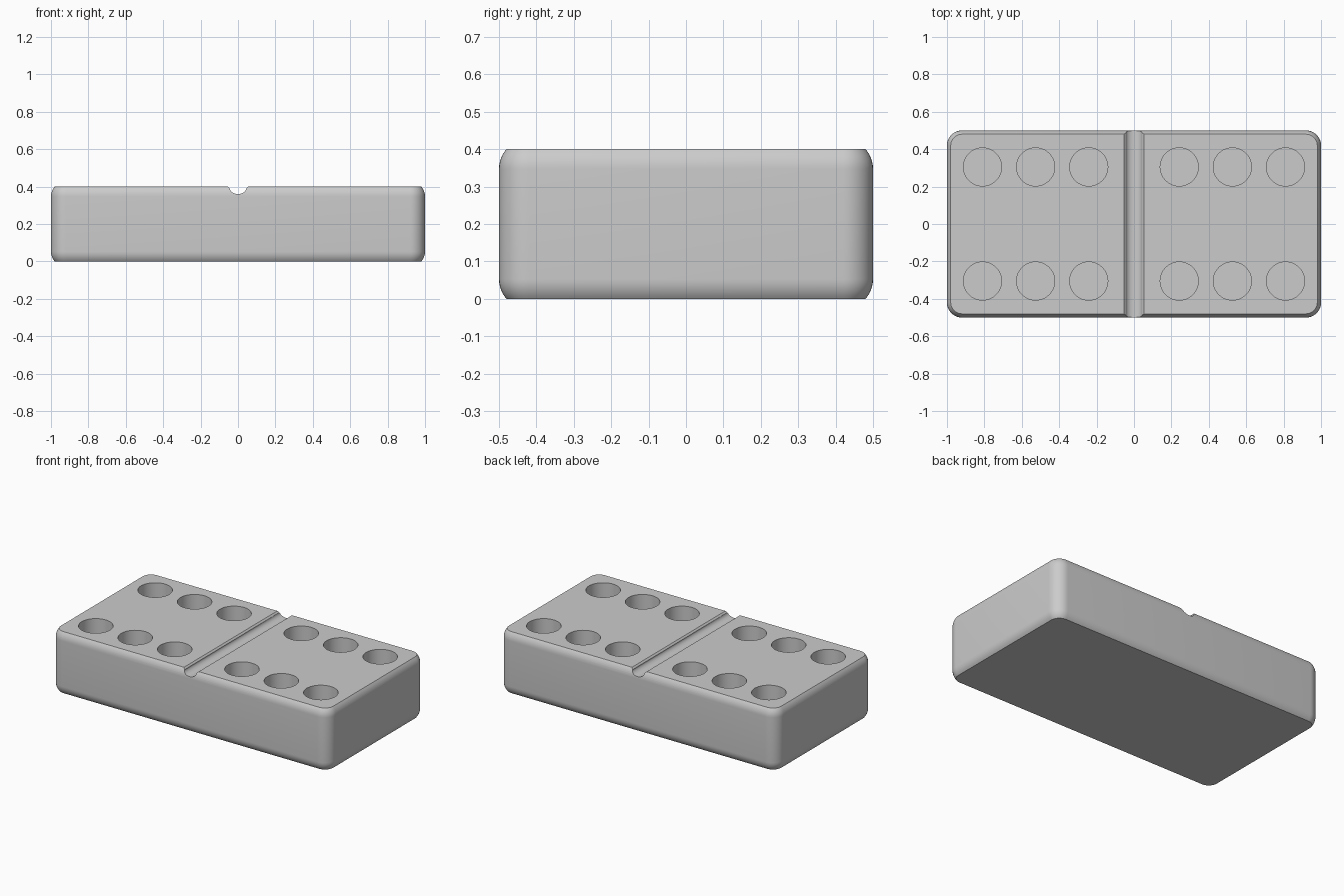
import bpy, bmesh, math

if "Cube" in bpy.data.objects:
    bpy.data.objects.remove(bpy.data.objects["Cube"])

HX, HY, H = 1.0, 0.5, 0.4        # half length, half width, height
R, INSET = 0.08, 0.02            # edge radius, inset of the flat top and bottom

mat = bpy.data.materials.new("stone grey")
mat.diffuse_color = (0.6, 0.6, 0.6, 1)
mat.use_nodes = True
mat.node_tree.nodes["Principled BSDF"].inputs["Base Color"].default_value = mat.diffuse_color


def make_object(name, bm):
    bmesh.ops.recalc_face_normals(bm, faces=bm.faces)
    mesh = bpy.data.meshes.new(name)
    bm.to_mesh(mesh)
    bm.free()
    mesh.materials.append(mat)
    obj = bpy.data.objects.new(name, mesh)
    bpy.context.collection.objects.link(obj)
    return obj


def rounded_ring(bm, inset, z, steps=10):
    ring = []
    r = R - inset
    for i, (sx, sy) in enumerate([(1, 1), (-1, 1), (-1, -1), (1, -1)]):
        for k in range(steps + 1):
            a = (i + k / steps) * math.pi / 2
            ring.append(bm.verts.new((sx * (HX - R) + r * math.cos(a),
                                      sy * (HY - R) + r * math.sin(a), z)))
    return ring


# Tile body: rounded slab whose rounding is cut off flat at top and bottom
theta = math.acos(1 - INSET / R)
drop = R * math.sin(theta)
curve = [(R * (1 - math.cos(theta * t / 6)), R * math.sin(theta * t / 6)) for t in range(7)]
levels = [(i, drop - d) for i, d in reversed(curve)]
levels += [(i, H - drop + d) for i, d in curve]
bm = bmesh.new()
rings = [rounded_ring(bm, i, z) for i, z in levels]
for a, b in zip(rings, rings[1:]):
    for k in range(len(a)):
        n = (k + 1) % len(a)
        bm.faces.new((a[k], a[n], b[n], b[k]))
bm.faces.new(rings[0][::-1])
bm.faces.new(rings[-1])
tile = make_object("domino_tile", bm)

# Centre groove cutter: round channel with slightly flared lips
profile = [(-0.053, 0.5), (-0.053, H)]
for k in range(17):
    a = math.pi * (1 + k / 16)
    profile.append((0.043 * math.cos(a), 0.39 + 0.03 * math.sin(a)))
profile += [(0.053, H), (0.053, 0.5)]
bm = bmesh.new()
face = bm.faces.new([bm.verts.new((x, -0.6, z)) for x, z in profile])
ext = bmesh.ops.extrude_face_region(bm, geom=[face])
bmesh.ops.translate(bm, vec=(0, 1.2, 0),
                    verts=[v for v in ext["geom"] if isinstance(v, bmesh.types.BMVert)])
groove = make_object("groove_cutter", bm)

# Pip cutters: two rows of three round holes on each half
bm = bmesh.new()
for sx in (-1, 1):
    for x in (0.242, 0.526, 0.81):
        for y in (-0.305, 0.305):
            new = bmesh.ops.create_cone(bm, cap_ends=True, segments=48,
                                        radius1=0.102, radius2=0.102, depth=0.4)
            bmesh.ops.translate(bm, vec=(sx * x, y, H), verts=new["verts"])
pips = make_object("pip_cutter", bm)

# Cut the groove and pips, then smooth the rounded parts
bpy.context.view_layer.objects.active = tile
tile.select_set(True)
for cutter in (groove, pips):
    cutter.hide_render = True
    mod = tile.modifiers.new(cutter.name, "BOOLEAN")
    mod.operation = "DIFFERENCE"
    mod.solver = "EXACT"
    mod.object = cutter
    bpy.ops.object.modifier_apply(modifier=mod.name)
    bpy.data.objects.remove(cutter)
bpy.ops.object.shade_smooth_by_angle(angle=math.radians(30))
